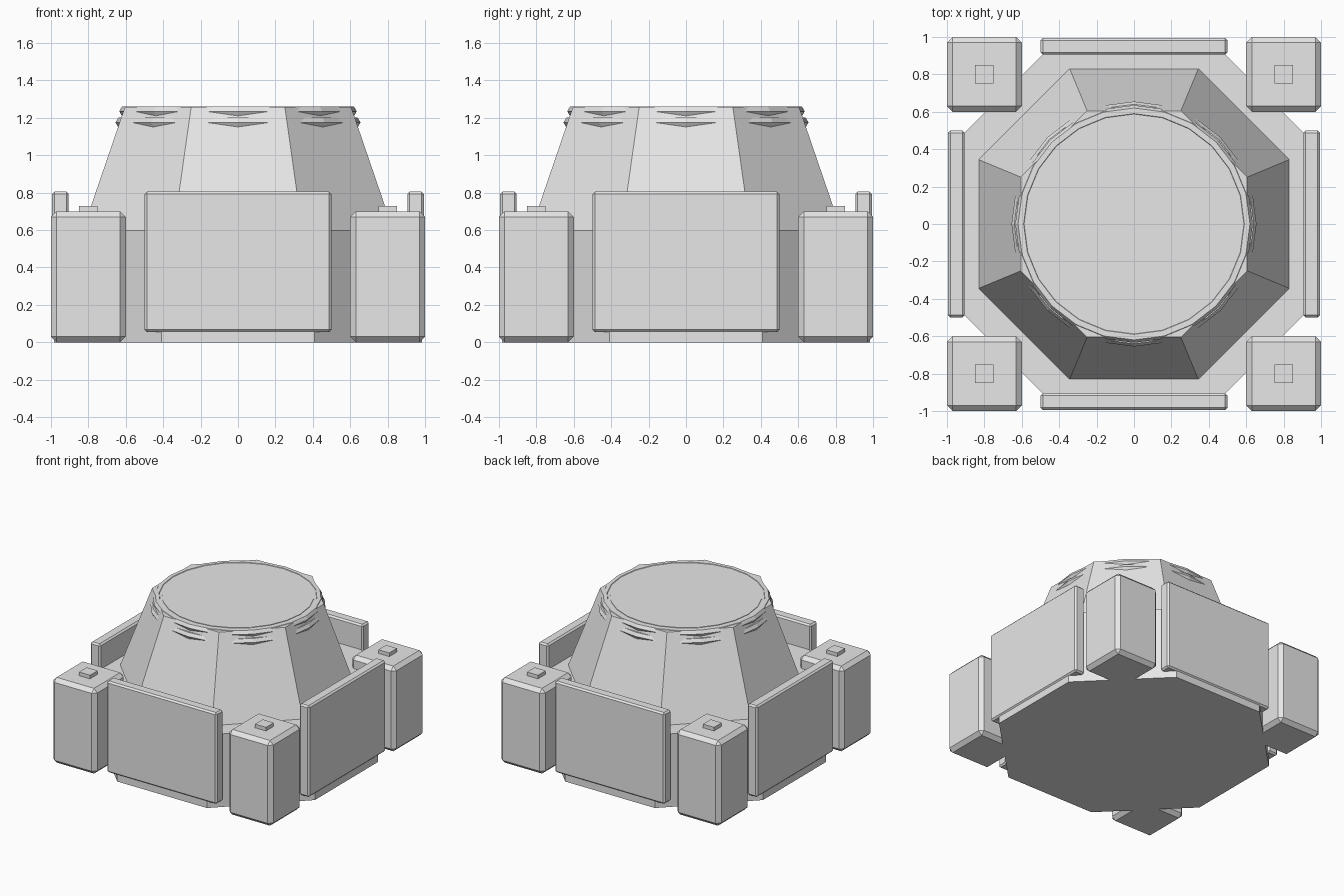
import bpy, math

if "Cube" in bpy.data.objects:
    bpy.data.objects.remove(bpy.data.objects["Cube"], do_unlink=True)

grey = bpy.data.materials.new("light_grey")
grey.use_nodes = True
colour = (0.8, 0.8, 0.8, 1)
grey.diffuse_color = colour
bsdf = next(n for n in grey.node_tree.nodes if n.type == 'BSDF_PRINCIPLED')
bsdf.inputs["Base Color"].default_value = colour

EIGHTH = math.pi / 8


def finish(name):
    ob = bpy.context.object
    ob.name = name
    ob.data.materials.append(grey)
    return ob


def box(name, centre, size, bevel=0.0, turn=0.0):
    bpy.ops.mesh.primitive_cube_add(size=1, location=centre, rotation=(0, 0, turn))
    ob = finish(name)
    ob.scale = size
    bpy.ops.object.transform_apply(location=False, rotation=False, scale=True)
    if bevel:
        mod = ob.modifiers.new("edge_bevel", 'BEVEL')
        mod.width = bevel
        mod.segments = 1


def octagon(name, low, high, z0, z1):
    """Eight-sided frustum with flat sides facing the axes, sized by flat distance."""
    k = 1 / math.cos(EIGHTH)
    bpy.ops.mesh.primitive_cone_add(vertices=8, radius1=low * k, radius2=high * k,
                                    depth=z1 - z0, location=(0, 0, (z0 + z1) / 2),
                                    rotation=(0, 0, EIGHTH))
    finish(name)


# Octagonal foundation and tapered tower
octagon("foundation", 0.985, 0.985, 0, 0.6)
octagon("tapered_tower", 0.83, 0.605, 0.6, 1.257)

# Rings that break through the tower sides near its top
for name, radius, z in (("rim_ring", 0.605, 1.235), ("lower_ring", 0.625, 1.175)):
    bpy.ops.mesh.primitive_torus_add(major_segments=24, minor_segments=6,
                                     major_radius=radius, minor_radius=0.03,
                                     location=(0, 0, z))
    finish(name)

# Flat lid inside the rim
bpy.ops.mesh.primitive_cylinder_add(vertices=24, radius=0.568, depth=0.03,
                                    location=(0, 0, 1.246))
finish("top_lid")

# Armour plates on the four sides
for i, side in enumerate(("left", "back", "right", "front")):
    a = i * math.pi / 2
    box(side + "_armour_plate", (0.95 * math.cos(a), 0.95 * math.sin(a), 0.43),
        (0.09, 1.0, 0.75), 0.013, a)

# Corner pillars with small caps
for sx, xname in ((1, "left"), (-1, "right")):
    for sy, yname in ((1, "back"), (-1, "front")):
        corner = yname + "_" + xname
        box(corner + "_pillar", (sx * 0.8, sy * 0.8, 0.35), (0.4, 0.4, 0.7), 0.03)
        box(corner + "_pillar_cap", (sx * 0.8, sy * 0.8, 0.705), (0.1, 0.1, 0.05))
